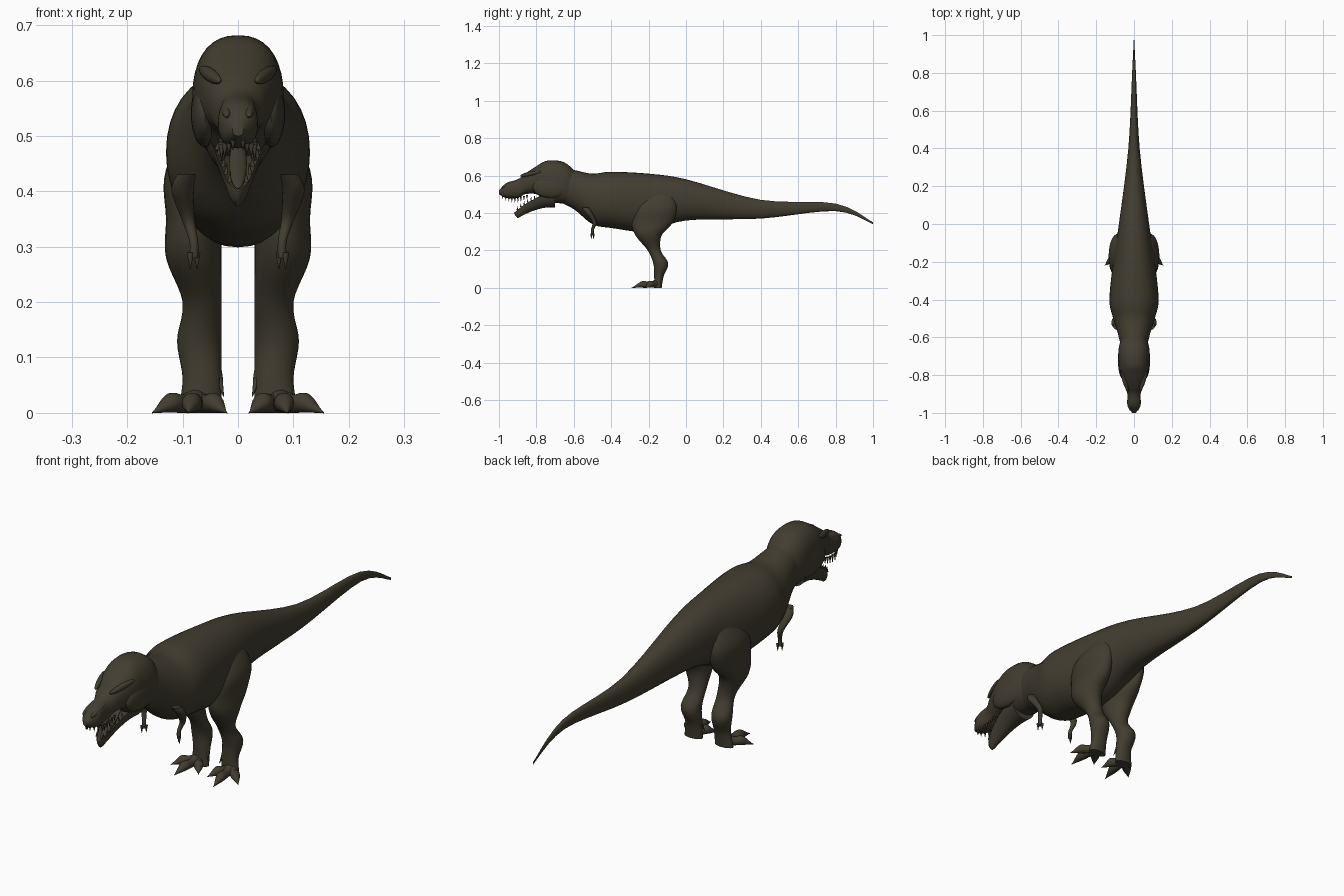
import bpy, bmesh, math
from mathutils import Vector, Matrix, Euler

cube = bpy.data.objects.get("Cube")
if cube:
    bpy.data.objects.remove(cube, do_unlink=True)

OLIVE = (.055, .047, .03, 1)
hide = bpy.data.materials.new("dark olive hide")
hide.use_nodes = True
hide.diffuse_color = OLIVE
shader = hide.node_tree.nodes["Principled BSDF"]
shader.inputs["Base Color"].default_value = OLIVE
shader.inputs["Roughness"].default_value = .8

X = Vector((1, 0, 0))
Y = Vector((0, 1, 0))
Z = Vector((0, 0, 1))
THINNEST = .001


def spline(rows, steps):
    """Catmull-Rom curve through rows of numbers."""
    smooth = []
    last = len(rows) - 1
    for i in range(last):
        quad = rows[max(i - 1, 0)], rows[i], rows[i + 1], rows[min(i + 2, last)]
        for step in range(steps):
            t = step / steps
            smooth.append([b + t / 2 * (c - a + t * (2 * a - 5 * b + 4 * c - d
                                                     + t * (3 * (b - c) + d - a)))
                           for a, b, c, d in zip(*quad)])
    return smooth + [rows[last]]


def signed_power(value, exponent):
    return math.copysign(abs(value) ** exponent, value)


def loft(bm, rows, across, up, sides=24, steps=5, roundness=1, upper=1):
    """Skin rings of (x, y, z, radius across, radius up); upper scales the top half."""
    previous = first = None
    for x, y, z, wide, tall in spline(rows, steps):
        ring = []
        for k in range(sides):
            angle = math.tau * k / sides
            c = signed_power(math.cos(angle), roundness)
            s = signed_power(math.sin(angle), roundness)
            if s > 0:
                s *= upper
            offset = across * max(wide, THINNEST) * c + up * max(tall, THINNEST) * s
            ring.append(bm.verts.new(Vector((x, y, z)) + offset))
        if previous:
            for k in range(sides):
                bm.faces.new((previous[k - 1], previous[k], ring[k], ring[k - 1]))
        first = first or ring
        previous = ring
    bm.faces.new(first)
    bm.faces.new(previous)


def spike(bm, base, tip, radius):
    """Curved cone for teeth and claws."""
    middle = [(b * 2 + t) / 3 for b, t in zip(base, tip)]
    loft(bm, [(*base, radius, radius), (*middle, radius * .8, radius * .8), (*tip, 0, 0)],
         X, Y, sides=8, steps=2)


def finish(name, bm, mirror=False):
    bmesh.ops.recalc_face_normals(bm, faces=bm.faces)
    mesh = bpy.data.meshes.new(name)
    bm.to_mesh(mesh)
    bm.free()
    mesh.materials.append(hide)
    part = bpy.data.objects.new(name, mesh)
    bpy.context.collection.objects.link(part)
    bpy.ops.object.select_all(action='DESELECT')
    bpy.context.view_layer.objects.active = part
    part.select_set(True)
    bpy.ops.object.shade_smooth_by_angle(angle=math.radians(50))
    if mirror:
        part.modifiers.new("Mirror", 'MIRROR').use_mirror_merge = False


def blob(name, centre, radii, tilt, mirror):
    """Tilted ellipsoid for a muscle or ridge."""
    bm = bmesh.new()
    placement = Matrix.LocRotScale(Vector(centre), Euler(tilt), Vector(radii))
    bmesh.ops.create_uvsphere(bm, u_segments=24, v_segments=16, radius=1, matrix=placement)
    finish(name, bm, mirror)


def trunk(name, profile, roundness):
    """Loft along y from rows of (y, top, bottom, half width)."""
    bm = bmesh.new()
    rows = [(0, y, (top + bottom) / 2, width, (top - bottom) / 2)
            for y, top, bottom, width in profile]
    loft(bm, rows, X, Z, sides=36, roundness=roundness)
    finish(name, bm)


# Tail, torso and neck
trunk("body_and_tail", [
    (1, .35, .34, 0), (.8, .45, .41, .01), (.4, .47, .37, .03), (0, .58, .36, .08),
    (-.2, .61, .3, .11), (-.4, .62, .32, .13), (-.5, .61, .34, .11),
    (-.6, .63, .42, .08), (-.7, .65, .47, .06)], .94)

# Skull and upper jaw
trunk("skull", [
    (-.57, .6, .44, .05), (-.65, .67, .45, .08), (-.74, .68, .46, .08), (-.8, .65, .5, .07),
    (-.86, .61, .5, .05), (-.9, .58, .48, .035), (-.96, .56, .48, .035), (-1, .52, .5, .01)], .85)

# Hollow lower jaw that drops and narrows towards the chin
jaw = []
for i in range(13):
    f = i / 12
    jaw.append((0, -.7 - .22 * f, .5 - .1 * f * f, .06 * (1 - f) ** .5, .07 * (1 - f) ** .2))
bm = bmesh.new()
loft(bm, jaw, X, Z, steps=2, upper=-.5)
finish("lower_jaw", bm)
blob("tongue", (0, -.83, .45), (.016, .08, .01), (.6, 0, 0), False)

# Face muscles and ridges
blob("cheek_muscles", (.06, -.72, .54), (.025, .1, .06), (0, 0, 0), True)
blob("brow_ridges", (.05, -.83, .61), (.011, .06, .012), (.2, 0, -.3), True)
blob("nostril_ridges", (.02, -.94, .55), (.01, .05, .01), (.3, 0, 0), True)

# Teeth along both jaws
bm = bmesh.new()
for i in range(9):
    f = i / 8
    bulge = math.sin(math.pi * f)
    x = .03 * min(1, .3 + 2 * f)
    y = -.98 + .13 * f
    gum = .495 - .01 * bulge
    spike(bm, (x, y, gum), (x, y, gum - .02 - .01 * bulge), .005)
for x, y, z, wide, tall in jaw[6:-1]:
    spike(bm, (wide * .9, y, z), (wide * .8, y, z + .02), .004)
finish("teeth", bm, True)

# Legs from hip to ankle, as (y, z, half width, half depth) with a constant inner gap
bm = bmesh.new()
leg = [(-.14, .54, .02, .05), (-.16, .44, .05, .11), (-.18, .35, .05, .11), (-.2, .28, .05, .07),
       (-.17, .2, .035, .035), (-.135, .13, .04, .04), (-.145, .06, .035, .025),
       (-.15, 0, .04, .02)]
loft(bm, [(.03 + wide, y, z, wide, deep) for y, z, wide, deep in leg], X, Y)
finish("legs", bm, True)

# Feet with three knuckled toes and a raised inner claw
bm = bmesh.new()
heel = Vector((.075, -.15, 0))
for tip in ((.155, -.22, 0), (.09, -.29, 0), (.02, -.23, 0)):
    path = Vector(tip) - heel
    toe = []
    for i in range(9):
        f = i / 8
        radius = .02 * (1 - f ** 3) * (1 + .15 * math.cos(f * 10))
        toe.append((*(heel + path * f + Z * radius), radius, radius))
    loft(bm, toe, path.cross(Z).normalized(), Z, sides=14, steps=2)
spike(bm, (.04, -.14, .08), (.026, -.16, .03), .01)
finish("feet", bm, True)

# Small forearms with two clawed fingers
bm = bmesh.new()
arm = [(.09, -.54, .43, .02), (.1, -.52, .4, .02), (.09, -.49, .35, .012),
       (.08, -.5, .31, .008), (.08, -.5, .28, .008)]
loft(bm, [(*row, row[-1]) for row in arm], X, Y, sides=16)
for spread in (-.006, .006):
    spike(bm, (.08 + spread, -.5 - spread, .29), (.08 + spread, -.5 - spread, .26), .006)
finish("arms", bm, True)
